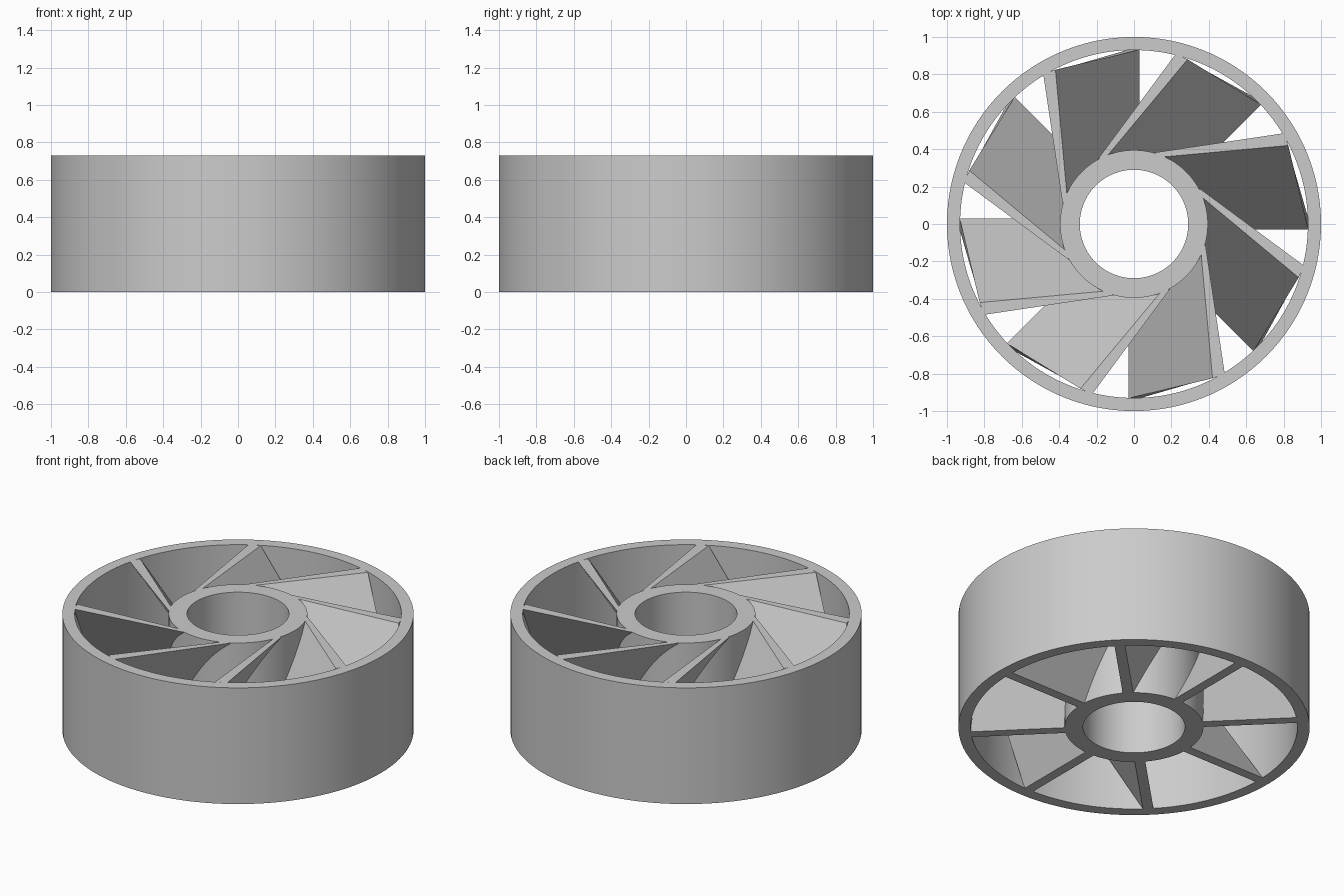
import bpy, bmesh
from math import cos, sin, tau, radians
from mathutils import Matrix, Vector

HEIGHT = 0.73
BLADES = 8
SEGMENTS = 120

if "Cube" in bpy.data.objects:
    bpy.data.objects.remove(bpy.data.objects["Cube"], do_unlink=True)

# Single grey material
grey = bpy.data.materials.new("light grey")
grey.use_nodes = True
colour = (0.6, 0.6, 0.6, 1)
grey.diffuse_color = colour
grey.node_tree.nodes["Principled BSDF"].inputs["Base Color"].default_value = colour


def finish(bm, name, smooth=False):
    bmesh.ops.recalc_face_normals(bm, faces=bm.faces)
    mesh = bpy.data.meshes.new(name)
    bm.to_mesh(mesh)
    bm.free()
    mesh.materials.append(grey)
    obj = bpy.data.objects.new(name, mesh)
    bpy.context.collection.objects.link(obj)
    if smooth:
        bpy.ops.object.select_all(action="DESELECT")
        obj.select_set(True)
        bpy.context.view_layer.objects.active = obj
        bpy.ops.object.shade_smooth_by_angle(angle=radians(30))
    return obj


def tube(name, inner, outer):
    """Rectangular section swept round the axis."""
    bm = bmesh.new()
    section = [(inner, 0), (outer, 0), (outer, HEIGHT), (inner, HEIGHT)]
    loops = [[bm.verts.new((r * cos(tau * i / SEGMENTS), r * sin(tau * i / SEGMENTS), z))
              for r, z in section] for i in range(SEGMENTS)]
    for i, a in enumerate(loops):
        b = loops[(i + 1) % SEGMENTS]
        for j in range(4):
            k = (j + 1) % 4
            bm.faces.new((a[j], b[j], b[k], a[k]))
    return finish(bm, name, True)


def blade(name, angle):
    """Straight loft from a radial bar below to a swept bar above."""
    bottom = [(0.38, -0.03), (0.932, -0.03), (0.932, 0.03), (0.38, 0.03)]
    top = [(0.15, 0.358), (0.825, 0.42), (0.80, 0.485), (0.11, 0.382)]
    turn = Matrix.Rotation(angle, 3, "Z")
    bm = bmesh.new()
    low = [bm.verts.new(turn @ Vector((x, y, 0))) for x, y in bottom]
    high = [bm.verts.new(turn @ Vector((x, y, HEIGHT))) for x, y in top]
    bm.faces.new(low)
    bm.faces.new(high)
    for j in range(4):
        k = (j + 1) % 4
        bm.faces.new((low[j], low[k], high[k], high[j]))
    return finish(bm, name)


# Outer rim and hub
tube("outer_rim", 0.93, 1.0)
tube("hub", 0.29, 0.395)

# Swept blades
for n in range(BLADES):
    blade(f"blade_{n + 1}", tau * n / BLADES)
